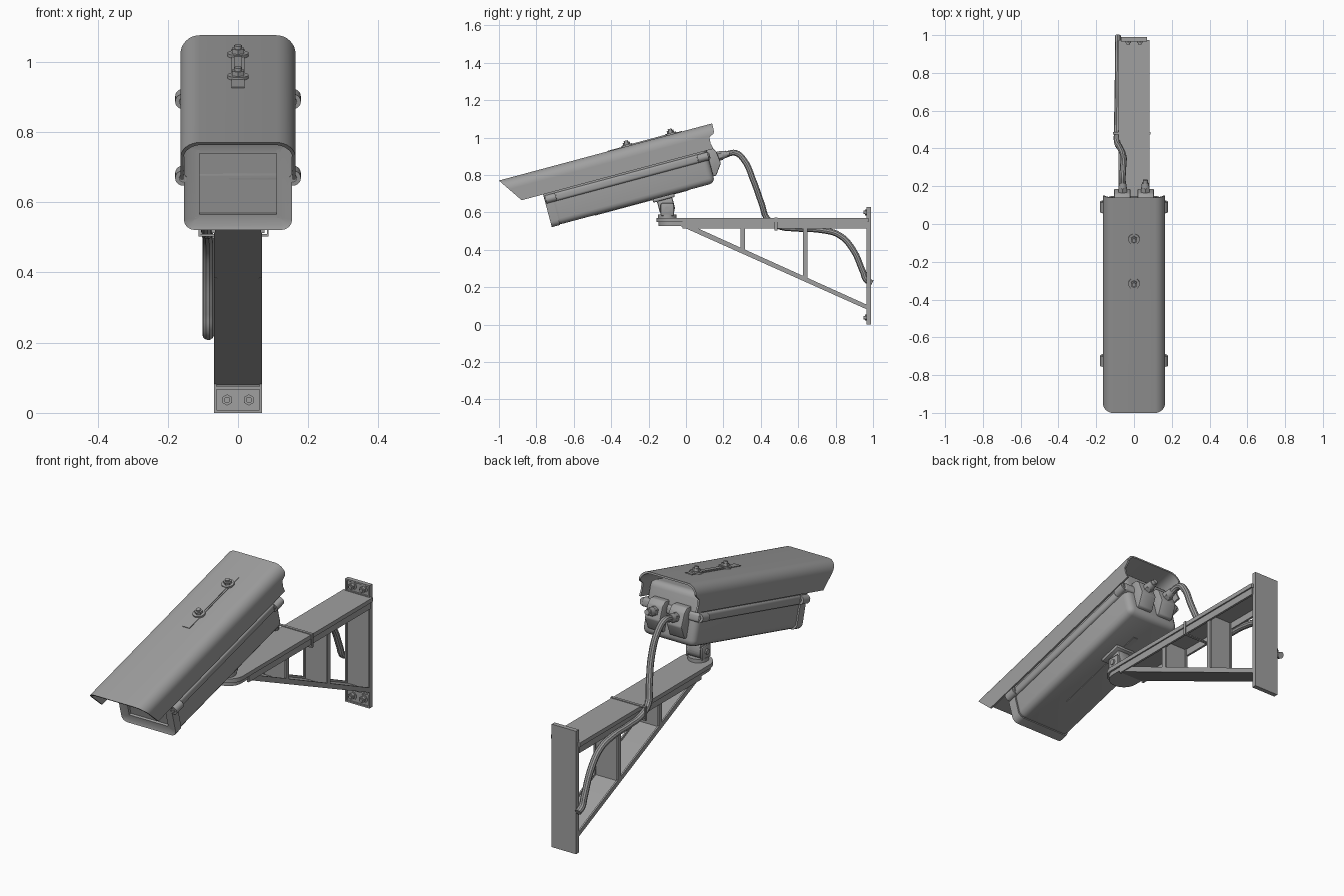
import bpy, bmesh, math
from mathutils import Matrix, Vector

if "Cube" in bpy.data.objects:
    bpy.data.objects.remove(bpy.data.objects["Cube"])

TILT = Matrix.Rotation(math.radians(15), 4, 'X')   # camera frame -> world
GREY = bpy.data.materials.new('dark_grey')
GREY.diffuse_color = (.35, .35, .35, 1)
GREY.use_nodes = True
GREY.node_tree.nodes["Principled BSDF"].inputs["Base Color"].default_value = GREY.diffuse_color


def smooth(ob):
    bpy.ops.object.select_all(action='DESELECT')
    bpy.context.view_layer.objects.active = ob
    ob.select_set(True)
    bpy.ops.object.shade_smooth_by_angle(angle=math.radians(35))


def finish(name, bm, tilt=False):
    if tilt:
        bm.transform(TILT)
    bmesh.ops.recalc_face_normals(bm, faces=bm.faces)
    me = bpy.data.meshes.new(name)
    bm.to_mesh(me)
    bm.free()
    me.materials.append(GREY)
    ob = bpy.data.objects.new(name, me)
    bpy.context.collection.objects.link(ob)
    smooth(ob)
    return ob


def box_bm(x, y, z, bevel=0, seg=3, pick=None):
    bm = bmesh.new()
    bmesh.ops.create_cube(bm, size=1)
    for v in bm.verts:
        v.co = Vector([(r[0] + r[1]) / 2 + c * (r[1] - r[0]) for c, r in zip(v.co, (x, y, z))])
    if bevel:
        edges = [e for e in bm.edges if pick is None or pick(e)]
        bmesh.ops.bevel(bm, geom=edges, offset=bevel, segments=seg, profile=0.5, affect='EDGES')
    return bm


def box(name, x, y, z, bevel=0, seg=3, tilt=False, pick=None):
    return finish(name, box_bm(x, y, z, bevel, seg, pick), tilt)


def cyl(name, p0, p1, r, n=24, tilt=False, r2=None):
    a, b = Vector(p0), Vector(p1)
    bm = bmesh.new()
    m = Matrix.Translation((a + b) / 2) @ (b - a).to_track_quat('Z', 'Y').to_matrix().to_4x4()
    bmesh.ops.create_cone(bm, cap_ends=True, segments=n, radius1=r, radius2=r if r2 is None else r2,
                          depth=(b - a).length, matrix=m)
    return finish(name, bm, tilt)


def prism(name, pts, offset, tilt=False, bevel=0):
    """Extrude a closed polygon of 3D points by an offset."""
    bm = bmesh.new()
    f = bm.faces.new([bm.verts.new(p) for p in pts])
    ext = bmesh.ops.extrude_face_region(bm, geom=[f])['geom']
    bmesh.ops.translate(bm, vec=offset, verts=[g for g in ext if isinstance(g, bmesh.types.BMVert)])
    if bevel:
        bmesh.ops.bevel(bm, geom=bm.edges[:], offset=bevel, segments=2, profile=0.5, affect='EDGES')
    return finish(name, bm, tilt)


def along_y(e):
    return abs(e.verts[0].co.y - e.verts[1].co.y) > 0.01


# ---- camera housing (built level, then tilted) ----
box('housing_body', (-.15, .15), (-.53, .347), (.692, .955), .032, 4, True)

# front bezel with recessed window
bm = box_bm((-.154, .154), (-.558, -.512), (.689, .957), .03, 4, along_y)
front = min(bm.faces, key=lambda f: f.calc_center_median().y)
bmesh.ops.inset_region(bm, faces=[front], thickness=.012)
bmesh.ops.translate(bm, vec=(0, .006, 0), verts=front.verts)
bmesh.ops.inset_region(bm, faces=[front], thickness=.032)
bmesh.ops.inset_region(bm, faces=[front], thickness=.003)
bmesh.ops.translate(bm, vec=(0, .012, 0), verts=front.verts)
finish('front_bezel', bm, True)

# seam flange between the lower tub and the lid
box('seam_flange', (-.163, .163), (-.54, .357), (.818, .862), .012, 3, True)
box('bottom_slot', (-.014, .014), (-.32, .2), (.689, .694), tilt=True)

# hinge lugs with screws on both sides of the seam
for s in (-1, 1):
    side = 'left' if s < 0 else 'right'
    for tag, u0, u1 in (('front', -.552, -.495), ('rear', .29, .348)):
        cyl(f'lug_{tag}_{side}', (s * .157, u0, .84), (s * .157, u1, .84), .022, 20, True)
        cyl(f'lug_screw_{tag}_{side}', (s * .157, u0 - .005, .84), (s * .157, u1 + .005, .84), .011, 12, True)

# ---- sunshield hood: open section, slanted front, scalloped rear ----
REAR = [(.86, .388), (.90, .378), (.934, .380), (.952, .412), (1.003, .413)]


def rear_u(v):
    for (v0, u0), (v1, u1) in zip(REAR, REAR[1:]):
        if v <= v1:
            return u0 + (u1 - u0) * (v - v0) / (v1 - v0)
    return REAR[-1][1]


half = [(.164, v) for v in (.87, .885, .90, .917, .934, .943)]
for i in range(9):
    a = math.radians(i * 11.25)
    half.append((.109 + .055 * math.cos(a), .948 + .055 * math.sin(a)))
section = half + [(-x, v) for x, v in reversed(half)]
# inner skin follows the outer one, a sheet thickness inside
inner = [(x * .945, v if v < .944 else .943 + (v - .943) * .85) for x, v in section]
bm = bmesh.new()
loops = []
for sec in (section, inner):
    loops.append([bm.verts.new((x, -.767 + (1.003 - v) * .68, v)) for x, v in sec])
    loops.append([bm.verts.new((x, rear_u(v), v)) for x, v in sec])
of, ob_, nf, nb = loops
last = len(section) - 1
for i in range(last):
    for p, q in ((of, ob_), (ob_, nb), (nb, nf), (nf, of)):
        bm.faces.new((p[i], p[i + 1], q[i + 1], q[i]))
for i in (0, last):
    bm.faces.new((of[i], ob_[i], nb[i], nf[i]))
finish('sunshield', bm, True)

# hood adjusting rail and bolts
box('hood_slot', (-.019, .019), (-.166, .248), (1.0, 1.006), tilt=True)
box('hood_rail', (-.012, .012), (-.057, .186), (1.0, 1.009), tilt=True)
for i, u in enumerate((-.057, .186)):
    cyl(f'hood_washer_{i}', (0, u, 1.003), (0, u, 1.012), .03, 24, True)
    cyl(f'hood_nut_{i}', (0, u, 1.012), (0, u, 1.025), .019, 6, True)
    cyl(f'hood_bolt_{i}', (0, u, 1.025), (0, u, 1.034), .011, 16, True)
    cyl(f'hood_spacer_{i}', (0, u, .95), (0, u, 1.0), .015, 16, True)

# ---- rear cable entry boxes and glands ----
for s in (-1, 1):
    side = 'left' if s < 0 else 'right'
    prof = [(.33, .728), (.362, .728), (.404, .785), (.396, .855), (.379, .878), (.33, .885)]
    x0 = s * .062 - .043
    prism(f'entry_box_{side}', [(x0, u, v) for u, v in prof], (.086, 0, 0), True, .006)
    gx = s * .06
    cyl(f'gland_nut_{side}', (gx, .39, .825), (gx, .42, .825), .025, 6, True)
    cyl(f'gland_{side}', (gx, .42, .825), (gx, .447, .825), .022, 20, True, .018)
cyl('gland_plug', (.06, .447, .825), (.06, .462, .825), .013, 16, True)

# ---- swivel mount ----
box('mount_foot', (-.055, .055), (-.0, .12), (.675, .694), .006, 2, True)
box('mount_block', (-.036, .036), (.02, .105), (.61, .68), .01, 2, True)
cyl('swivel_base', (0, -.1, .565), (0, -.1, .588), .05, 28)
cyl('swivel_pin', (-.055, -.1, .618), (.055, -.1, .618), .014, 16)
cyl('swivel_knuckle', (-.036, -.1, .618), (.036, -.1, .618), .04, 24)
for s in (-1, 1):
    box(f'swivel_ear_{s}', sorted((s * .037, s * .048)), (-.135, -.065), (.58, .65), .008, 2)


# ---- wall bracket ----
def tongue(r, y_back, z):
    arc = [(r * math.cos(math.radians(a)), -.075 + r * math.sin(math.radians(a)), z)
           for a in range(180, 361, 9)]
    return arc + [(r, y_back, z), (-r, y_back, z)]


prism('bracket_top', tongue(.082, .975, .548), (0, 0, .021))
prism('bracket_under', tongue(.072, .03, .528), (0, 0, .021))
for s in (-1, 1):
    box(f'top_flange_{s}', sorted((s * .064, s * .075)), (-.02, .97), (.513, .55))
    # raised edges of the diagonal strut
    prism(f'strut_edge_{s}', [(s * .069, y, z) for y, z in
          ((-.035, .53), (.03, .53), (.97, .105), (.97, .08))], (-s * .008, 0, 0))
prism('strut', [(-.067, y, z) for y, z in
      ((-.035, .53), (.0, .53), (.97, .095), (.97, .08))], (.134, 0, 0))
for i, (y, zb) in enumerate(((.304, .385), (.638, .237))):
    box(f'rib_{i}', (-.067, .067), (y - .005, y + .005), (zb, .55))
    for s in (-1, 1):
        box(f'rib_edge_{i}_{s}', sorted((s * .06, s * .069)), (y - .012, y + .012), (zb - .002, .55))

# wall plate with framed hex bolts at both ends
box('wall_plate', (-.069, .069), (.974, .989), (0, .63))
for s in (-1, 1):
    box(f'wall_edge_{s}', sorted((s * .061, s * .069)), (.966, .976), (0, .63))
for tag, z0, z1 in (('low', 0, .075), ('high', .565, .63)):
    for j, z in enumerate((z0, z1 - .008)):
        box(f'wall_frame_{tag}_{j}', (-.069, .069), (.966, .976), (z, z + .008))
    zc = .037 if tag == 'low' else .6
    for s in (-1, 1):
        cyl(f'wall_washer_{tag}_{s}', (s * .031, .976, zc), (s * .031, .97, zc), .021, 20)
        cyl(f'wall_nut_{tag}_{s}', (s * .031, .97, zc), (s * .031, .957, zc), .016, 6)
        cyl(f'wall_bolt_{tag}_{s}', (s * .031, .957, zc), (s * .031, .95, zc), .009, 14)

# ---- cable ----
path = [(-.06, .205, .907), (-.06, .265, .918), (-.057, .31, .88), (-.056, .36, .77),
        (-.075, .405, .645), (-.09, .435, .565), (-.09, .49, .528), (-.088, .60, .513),
        (-.086, .72, .506), (-.085, .82, .478), (-.085, .89, .405), (-.085, .945, .285),
        (-.085, .965, .238), (-.085, .996, .222)]
cu = bpy.data.curves.new('cable', 'CURVE')
cu.dimensions = '3D'
cu.bevel_depth = .0165
cu.bevel_resolution = 3
cu.use_fill_caps = True
cu.resolution_u = 6
cu.materials.append(GREY)
sp = cu.splines.new('BEZIER')
sp.bezier_points.add(len(path) - 1)
for bp, p in zip(sp.bezier_points, path):
    bp.co = p
    bp.handle_left_type = bp.handle_right_type = 'AUTO'
cable = bpy.data.objects.new('cable', cu)
bpy.context.collection.objects.link(cable)
bpy.ops.object.select_all(action='DESELECT')
bpy.context.view_layer.objects.active = cable
cable.select_set(True)
bpy.ops.object.convert(target='MESH')
smooth(bpy.context.view_layer.objects.active)

# cable tie around the bracket top
for name, x, z in (('top', (-.11, .085), (.567, .573)), ('bottom', (-.11, .085), (.503, .509)),
                   ('left', (-.112, -.107), (.503, .573)), ('right', (.082, .087), (.503, .573))):
    box(f'cable_tie_{name}', x, (.474, .488), z)
